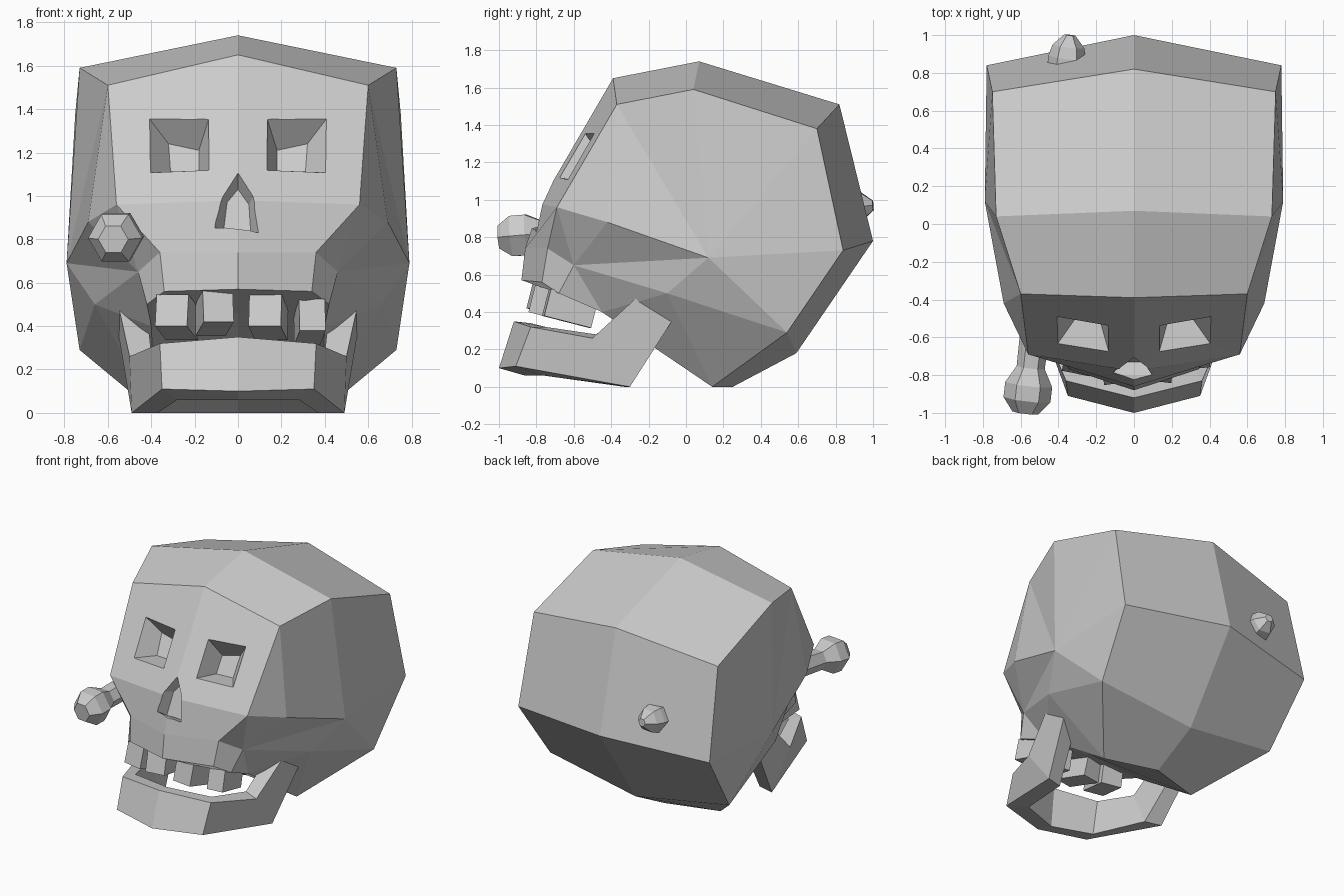
import bpy, bmesh
from mathutils import Vector, Euler

if "Cube" in bpy.data.objects:
    bpy.data.objects.remove(bpy.data.objects["Cube"])

bone = bpy.data.materials.new("bone_grey")
bone.use_nodes = True
bone.diffuse_color = (0.6, 0.6, 0.6, 1)
bone.node_tree.nodes["Principled BSDF"].inputs["Base Color"].default_value = (0.6, 0.6, 0.6, 1)


def make(name, verts, faces):
    mesh = bpy.data.meshes.new(name)
    mesh.from_pydata(verts, [], faces)
    bm = bmesh.new()
    bm.from_mesh(mesh)
    bmesh.ops.recalc_face_normals(bm, faces=bm.faces)
    bm.to_mesh(mesh)
    bm.free()
    mesh.materials.append(bone)
    obj = bpy.data.objects.new(name, mesh)
    bpy.context.collection.objects.link(obj)
    return obj


def loft(name, loops, caps=(True, True)):
    """Skin a row of equal-length loops."""
    n = len(loops[0])
    faces = [(i * n + j, i * n + (j + 1) % n, (i + 1) * n + (j + 1) % n, (i + 1) * n + j)
             for i in range(len(loops) - 1) for j in range(n)]
    if caps[0]:
        faces.append(tuple(range(n)))
    if caps[1]:
        faces.append(tuple(range((len(loops) - 1) * n, len(loops) * n)))
    return make(name, [p for loop in loops for p in loop], faces)


def mirror(obj):
    mod = obj.modifiers.new("mirror", 'MIRROR')
    mod.use_clip = True
    return obj


# Skull: half shell, c = centre line, s = side ridge, the rest cheek and mouth
P = {
    "c0": (0, -.39, 1.65), "c1": (0, .07, 1.74), "c2": (0, .82, 1.51),
    "c3": (0, 1, .78), "c4": (0, .59, .18), "c5": (0, .25, 0), "palate": (0, -.49, .46),
    "bridge": (0, -.78, .98), "lip": (0, -.86, .74), "gum": (0, -.88, .57),
    "s0": (.60, -.37, 1.51), "s1": (.73, .04, 1.59), "s2": (.75, .70, 1.38),
    "s3": (.78, .84, .73), "s4": (.73, .54, .29), "s5": (.38, .14, 0),
    "ear": (.79, .12, .69), "temple": (.69, -.42, .88), "cheek": (.56, -.69, .96),
    "lipside": (.36, -.74, .74), "gumside": (.34, -.77, .56), "under": (.46, -.6, .65),
    "hinge": (.66, -.1, .5), "molar": (.42, -.68, .5), "throat": (.4, -.45, .4),
}
keys = list(P)
panels = [
    # cranium bands
    "c0 s0 s1 c1", "c1 s1 s2 c2", "c2 s2 s3 c3", "c3 s3 s4 c4", "c4 s4 s5 c5",
    # face
    "c0 bridge cheek s0", "bridge lip lipside cheek", "lip gum gumside lipside",
    "lipside gumside molar under", "cheek lipside under",
    # sides
    "s0 cheek temple", "s0 temple ear", "s0 ear s1", "s1 ear s2", "s2 ear s3", "s3 ear s4",
    "cheek under temple", "temple under ear", "under hinge ear", "hinge s4 ear",
    # underside
    "s5 s4 hinge", "under molar throat", "under throat hinge", "hinge throat s5",
    "gum palate throat molar gumside", "palate c5 s5 throat",
]
skull = mirror(make("skull", list(P.values()),
                    [[keys.index(k) for k in panel.split()] for panel in panels]))


# Sockets: tapered cutters for the eyes and nose
def socket(name, rim, floor):
    front = [(x, -1.2, z) for x, y, z in rim]
    return loft(name, [front, rim, floor])


def flip(pts):
    return [(-x, y, z) for x, y, z in pts]


eye_rim = [(.13, -.55, 1.37), (.45, -.52, 1.41), (.43, -.67, 1.11), (.13, -.69, 1.12)]
eye_floor = [(.18, -.44, 1.21), (.32, -.43, 1.24), (.31, -.5, 1.1), (.18, -.51, 1.1)]
nose_rim = [(0, -.71, 1.11), (.07, -.76, 1), (.1, -.81, .835), (-.115, -.8, .86), (-.07, -.76, 1)]
nose_floor = [(0, -.66, 1.03), (.05, -.68, .96), (.06, -.73, .81), (-.07, -.73, .81), (-.05, -.68, .97)]
cutters = [socket("eye_cutter_left", eye_rim, eye_floor),
           socket("eye_cutter_right", flip(eye_rim), flip(eye_floor)),
           socket("nose_cutter", nose_rim, nose_floor)]
for c in cutters:
    c.hide_render = True
    mod = skull.modifiers.new(c.name, 'BOOLEAN')
    mod.operation, mod.solver, mod.object = 'DIFFERENCE', 'EXACT', c
bpy.context.view_layer.update()
carved = bpy.data.meshes.new_from_object(
    skull.evaluated_get(bpy.context.evaluated_depsgraph_get()))
skull.modifiers.clear()
skull.data = carved
for c in cutters:
    bpy.data.objects.remove(c)

# Lower jaw: sections run from the chin to the hinge
mirror(loft("lower_jaw", [
    [(0, -.92, .35), (0, -.83, .34), (0, -.86, .06), (0, -1, .1)],
    [(.36, -.83, .32), (.31, -.75, .32), (.28, -.76, .06), (.35, -.91, .11)],
    [(.5, -.5, .26), (.4, -.48, .28), (.37, -.33, 0), (.49, -.3, 0)],
    [(.55, -.25, .49), (.42, -.25, .46), (.44, -.08, .34), (.55, -.07, .36)],
], caps=(False, True)))

# Upper teeth: tilted blocks, one entry each of centre, width and yaw
for i, (x, y, z, w, yaw) in enumerate([(-.28, -.65, .44, .15, -.2), (-.11, -.7, .46, .14, .15),
                                       (.14, -.69, .44, .15, -.12), (.33, -.62, .42, .12, .1)]):
    rot = Euler((-.25, 0, yaw)).to_matrix()
    ends = [[Vector((x, y, z)) + rot @ Vector((sx * w / 2, sy * .13, sz * .075))
             for sx, sz in ((-1, -1), (1, -1), (1, 1), (-1, 1))] for sy in (-1, 1)]
    loft(f"tooth_{i + 1}", ends)

# Spike driven through the skull: six-sided, flared grip and tapered tip
start, end = Vector((-.575, -1, .80)), Vector((-.34, 1, .97))
turn = (end - start).to_track_quat('Z', 'Y')
rings = []
for t, r in ((0, .07), (.035, .125), (.075, .125), (.12, .075), (.94, .1), (.97, .085), (1, .03)):
    ring = []
    for k in range(6):
        q = Euler((0, 0, k * 1.0472)).to_matrix() @ Vector((r, 0, 0))
        ring.append(start.lerp(end, t) + turn @ q)
    rings.append(ring)
loft("spike", rings)
